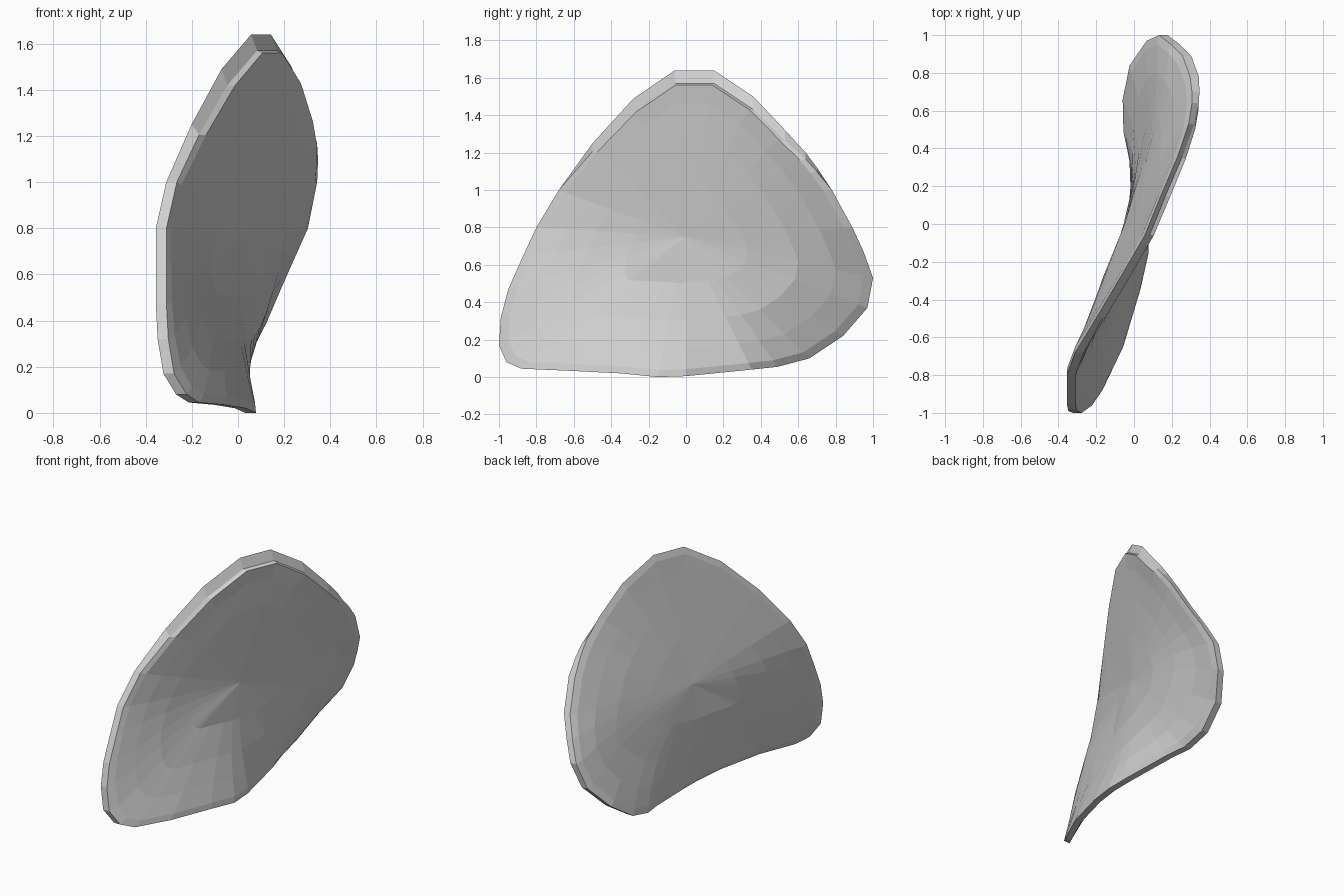
import bpy, bmesh, math
from mathutils import Vector

if "Cube" in bpy.data.objects:
    bpy.data.objects.remove(bpy.data.objects["Cube"])

# Rim of the twisted sheet: (x, y, z), running clockwise seen from the right
RIM = [(0.08, -0.06, 1.64), (0.165, 0.15, 1.64), (0.255, 0.36, 1.50), (0.312, 0.53, 1.32),
       (0.33, 0.64, 1.20), (0.33, 0.70, 1.12), (0.32, 0.78, 1.00), (0.28, 0.89, 0.80),
       (0.22, 0.95, 0.67), (0.155, 1.0, 0.53), (0.09, 0.97, 0.37), (0.0, 0.84, 0.22),
       (-0.037, 0.66, 0.10), (-0.033, 0.49, 0.055), (0.0, 0.35, 0.04), (0.05, 0.0, 0.005),
       (0.055, -0.15, 0.0), (0.01, -0.35, 0.02), (-0.08, -0.65, 0.035), (-0.19, -0.88, 0.045),
       (-0.245, -0.96, 0.08), (-0.30, -1.0, 0.17), (-0.325, -0.99, 0.32), (-0.333, -0.95, 0.47),
       (-0.333, -0.87, 0.65), (-0.333, -0.80, 0.80), (-0.288, -0.68, 1.0),
       (-0.178, -0.50, 1.25), (-0.048, -0.28, 1.49)]
N = len(RIM)
CENTRE = Vector((0.0, 0.75))
# (ring size, half thickness)
RINGS = [(1, 0.023), (0.95, 0.032), (0.8, 0.032), (0.6, 0.032), (0.33, 0.032)]
# Gentle swells and dips of the sheet: (y, z, height, radius)
SWELLS = [(0.5, 0.42, 0.04, 0.28), (-0.3, 0.65, -0.045, 0.38)]


def sheet_x(p):
    """Blend the rim depth smoothly across the sheet (mean value weights)."""
    d = [Vector((r[1], r[2])) - p for r in RIM]
    t = [math.tan(d[i].angle(d[(i + 1) % N]) / 2) for i in range(N)]
    w = [(t[i - 1] + t[i]) / d[i].length for i in range(N)]
    x = sum(a * r[0] for a, r in zip(w, RIM)) / sum(w)
    for y, z, h, rad in SWELLS:
        x += h * math.exp(-((p.x - y) ** 2 + (p.y - z) ** 2) / rad ** 2)
    return x


def ring(bm, scale, half, side):
    verts = []
    for x, y, z in RIM:
        p = CENTRE + (Vector((y, z)) - CENTRE) * scale
        crown = max(0, min(1, (z - 1.0) / 0.4)) if side > 0 and scale > 0.9 else 0
        if scale < 1:
            x = sheet_x(p) + side * half
            p.y -= 0.035 * crown
        else:
            x += side * half * (1 - 0.9 * crown)
            p.y -= 0.07 * crown           # sloped edge along the crown
        verts.append(bm.verts.new((x, p.x, p.y)))
    return verts


def bridge(bm, a, b):
    for i in range(N):
        j = (i + 1) % N
        bm.faces.new((a[i], a[j], b[j], b[i]))


bm = bmesh.new()
edges = []
for side in (1, -1):
    # Concentric rings on each face of the sheet
    rings = [ring(bm, s, h, side) for s, h in RINGS]
    for a, b in zip(rings, rings[1:]):
        bridge(bm, a, b)
    mid = bm.verts.new((sheet_x(CENTRE) + side * RINGS[-1][1], *CENTRE))
    for i in range(N):
        bm.faces.new((rings[-1][i], rings[-1][(i + 1) % N], mid))
    edges.append(rings[0])
bridge(bm, *edges)                        # rim wall
bmesh.ops.recalc_face_normals(bm, faces=bm.faces)

mesh = bpy.data.meshes.new("curved_shell")
bm.to_mesh(mesh)
bm.free()
shell = bpy.data.objects.new("curved_shell", mesh)
bpy.context.collection.objects.link(shell)
grey = bpy.data.materials.new("light grey")
grey.diffuse_color = (0.64, 0.64, 0.64, 1)
grey.use_nodes = True
grey.node_tree.nodes["Principled BSDF"].inputs["Base Color"].default_value = grey.diffuse_color
mesh.materials.append(grey)
